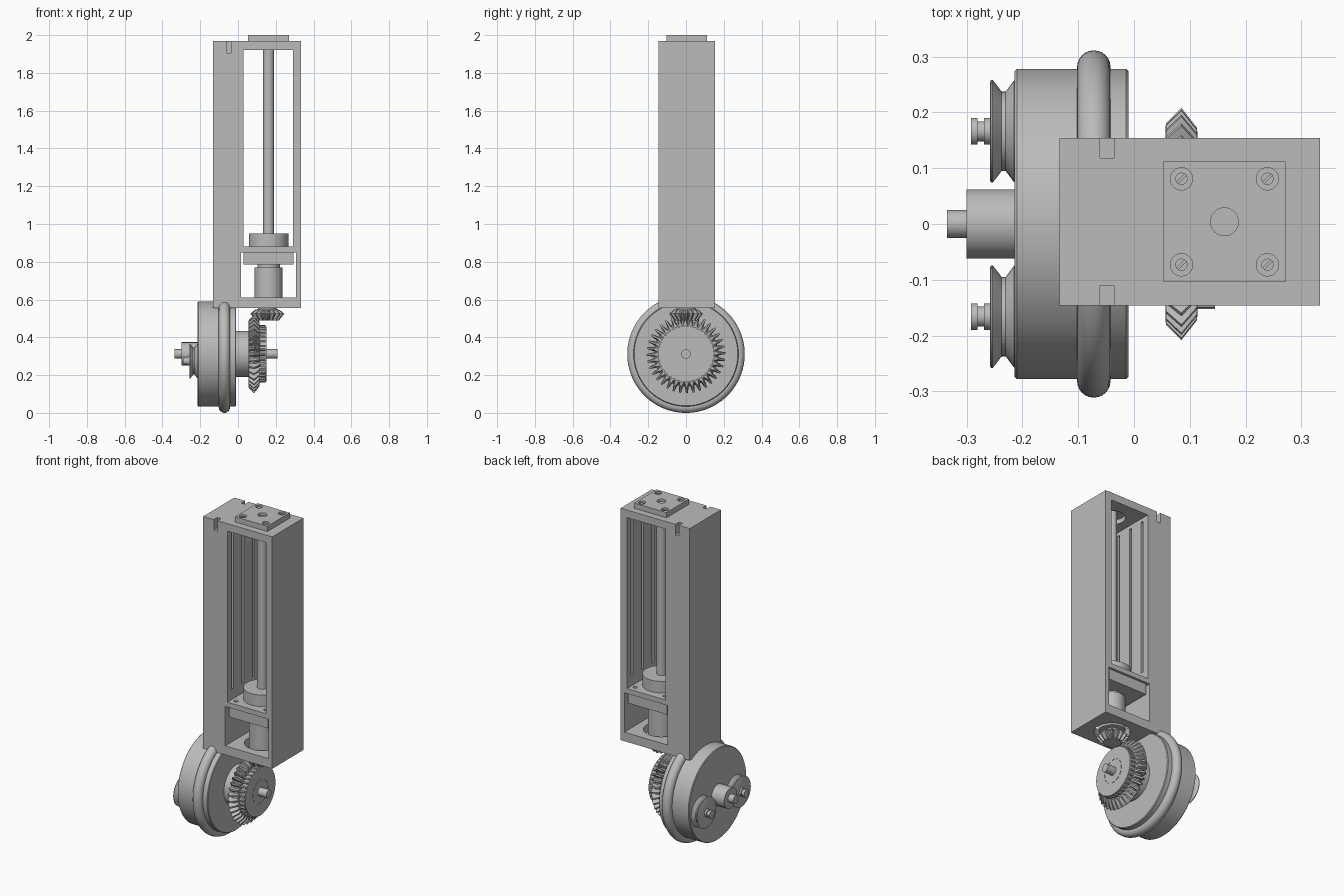
import bpy, bmesh, math
from math import cos, sin, pi

if "Cube" in bpy.data.objects:
    bpy.data.objects.remove(bpy.data.objects["Cube"], do_unlink=True)

GREY = (0.5, 0.5, 0.5, 1)
metal = bpy.data.materials.new("plain grey")
metal.use_nodes = True
metal.diffuse_color = GREY
metal.node_tree.nodes["Principled BSDF"].inputs["Base Color"].default_value = GREY

CY = 0.004      # middle of the housing in y
CX = 0.162      # spindle axis in x
WZ = 0.312      # wheel axis height
parts = []


def finish(name, bm):
    bmesh.ops.recalc_face_normals(bm, faces=bm.faces)
    mesh = bpy.data.meshes.new(name)
    bm.to_mesh(mesh)
    bm.free()
    mesh.materials.append(metal)
    ob = bpy.data.objects.new(name, mesh)
    bpy.context.collection.objects.link(ob)
    parts.append(ob)
    return ob


def box(name, x, y, z):
    """Box from (low, high) pairs."""
    bm = bmesh.new()
    bmesh.ops.create_cube(bm, size=1)
    for v in bm.verts:
        v.co = [(a + b) / 2 + c * (b - a) for c, (a, b) in zip(v.co, (x, y, z))]
    return finish(name, bm)


def lathe(name, profile, axis, loc, n=64, teeth=0):
    """Turn (position, radius[, tooth depth]) points about the x or z axis."""
    bm = bmesh.new()
    n = teeth * 4 if teeth else n
    rings = []
    for a, r, *depth in profile:
        ring = []
        for i in range(n):
            low = depth[0] if depth and i % 4 > 1 else 0
            t = 2 * pi * i / n
            u, v = (r - low) * cos(t), (r - low) * sin(t)
            p = (a, u, v) if axis == "x" else (u, v, a)
            ring.append(bm.verts.new([c + o for c, o in zip(p, loc)]))
        rings.append(ring)
    for lo, hi in zip(rings, rings[1:]):
        for i in range(n):
            j = (i + 1) % n
            bm.faces.new((lo[i], lo[j], hi[j], hi[i]))
    bm.faces.new(rings[0])
    bm.faces.new(rings[-1])
    return finish(name, bm)


def rod(name, a, b, r, axis, loc, n=64):
    return lathe(name, [(a, r), (b, r)], axis, loc, n)


def cut(target, cutter):
    """Subtract the cutter and discard it."""
    mod = target.modifiers.new("cut", "BOOLEAN")
    mod.operation, mod.solver, mod.object = "DIFFERENCE", "EXACT", cutter
    cutter.hide_render = True
    bpy.context.view_layer.objects.active = target
    bpy.ops.object.modifier_apply(modifier=mod.name)
    parts.remove(cutter)
    bpy.data.objects.remove(cutter, do_unlink=True)


SPINDLE = (CX, CY, 0)
AXLE = (0, 0, WZ)
THROUGH = (-0.3, 0.3)

# Housing with the tall window, motor bay, end bores, slots and notches
housing = box("housing", (-0.133, 0.333), (CY - 0.15, CY + 0.15), (0.555, 1.968))
cut(housing, box("c", (0.03, 0.29), THROUGH, (0.88, 1.922)))
cut(housing, box("c", (0.016, 0.308), THROUGH, (0.61, 0.85)))
cut(housing, rod("c", 0.5, 0.65, 0.1, "z", SPINDLE))
cut(housing, rod("c", 1.9, 1.95, 0.075, "z", SPINDLE))
for k in (-1, 0, 1):
    y = CY + 0.1 * k
    cut(housing, box("c", (0.016, 0.304), (y - 0.009, y + 0.009), (0.94, 1.9)))
for s in (-1, 1):
    ends = sorted((CY + s * 0.114, CY + s * 0.2))
    cut(housing, box("c", (-0.061, -0.036), ends, (1.905, 2.1)))
    for t in (-1, 1):
        hole = (CX + 0.1 * s, CY + 0.11 * t, 0)
        cut(housing, rod("c", 0.865, 0.9, 0.012, "z", hole, 24))

# Top plate with recessed slotted screws
plate = box("top_plate", (CX - 0.109, CX + 0.109), (CY - 0.108, CY + 0.108), (1.968, 2.0))
cut(plate, rod("c", 1.98, 2.1, 0.025, "z", SPINDLE, 32))
for s in (-1, 1):
    for t in (-1, 1):
        at = (CX + 0.077 * s, CY + 0.077 * t, 0)
        cut(plate, rod("c", 1.98, 2.1, 0.02, "z", at, 32))
        screw = rod("plate_screw", 1.975, 1.994, 0.011, "z", at, 24)
        slot = box("c", (-0.03, 0.03), (-0.002, 0.002), (1.989, 2.1))
        slot.rotation_euler.z = pi / 4
        slot.location = at
        bpy.context.view_layer.update()
        cut(screw, slot)

# Spindle, collar and motor
rod("spindle", 0.9, 1.985, 0.029, "z", SPINDLE, 32)
rod("spindle_collar", 0.88, 0.95, 0.105, "z", SPINDLE)
box("motor_flange", (0.03, 0.295), (CY - 0.135, CY + 0.135), (0.785, 0.85))
lathe("motor", [(0.56, 0.074), (0.77, 0.074), (0.77, 0.06), (0.79, 0.06)], "z", SPINDLE)

# Bevel pinion under the housing
pinion_axis = (0.155, 0, 0)
rod("pinion_shaft", 0.53, 0.57, 0.05, "z", pinion_axis, 32)
lathe("pinion", [(0.488, 0.045), (0.49, 0.062, 0.015), (0.525, 0.09, 0.02),
                 (0.545, 0.066, 0.01), (0.55, 0.05)], "z", pinion_axis, teeth=16)

# Wheel, tyre and hub
lathe("wheel", [(-0.214, 0.274), (-0.21, 0.278), (-0.014, 0.278), (-0.01, 0.274)],
      "x", AXLE, 96)
bpy.ops.mesh.primitive_torus_add(location=(-0.072, 0, 0.311), rotation=(0, pi / 2, 0),
                                 major_segments=96, minor_segments=24,
                                 major_radius=0.281, minor_radius=0.03)
tyre = bpy.context.object
tyre.name = "tyre"
tyre.data.materials.append(metal)
parts.append(tyre)
rod("wheel_hub", -0.02, 0.06, 0.122, "x", AXLE)

# Large bevel gear with toothed rim and marked cap
lathe("bevel_gear", [(0.056, 0.15), (0.057, 0.18, 0.02), (0.085, 0.208, 0.036),
                     (0.113, 0.172, 0.02), (0.114, 0.152, 0.01), (0.145, 0.152, 0.01),
                     (0.146, 0.138)], "x", AXLE, teeth=36)
cap = rod("gear_cap", 0.12, 0.15, 0.146, "x", AXLE)
for i in range(12):
    t = 2 * pi * i / 12
    dash = box("c", (0.147, 0.2), (-0.012, 0.012), (0.069, 0.073))
    dash.rotation_euler.x = t
    dash.location = AXLE
    bpy.context.view_layer.update()
    cut(cap, dash)

# Axle ends and outer boss
rod("axle", 0.14, 0.208, 0.025, "x", AXLE, 32)
rod("outer_boss", -0.3, -0.21, 0.062, "x", AXLE)
rod("outer_axle", -0.335, -0.29, 0.025, "x", AXLE, 32)

# Pair of grooved pulleys on necked pins
for s, side in ((-1, "front"), (1, "back")):
    at = (0, 0.166 * s, 0.274)
    lathe(side + "_pulley", [(-0.258, 0.088), (-0.256, 0.092), (-0.253, 0.092),
                             (-0.237, 0.071), (-0.23, 0.071), (-0.215, 0.091),
                             (-0.21, 0.091)], "x", at)
    lathe(side + "_pulley_pin", [(-0.292, 0.024), (-0.28, 0.024), (-0.28, 0.018),
                                 (-0.269, 0.018), (-0.269, 0.024), (-0.25, 0.024)],
          "x", at, 32)

# Smooth the round surfaces and keep the edges sharp
bpy.ops.object.select_all(action="DESELECT")
for ob in parts:
    ob.select_set(True)
bpy.context.view_layer.objects.active = housing
bpy.ops.object.shade_smooth_by_angle(angle=math.radians(30))
